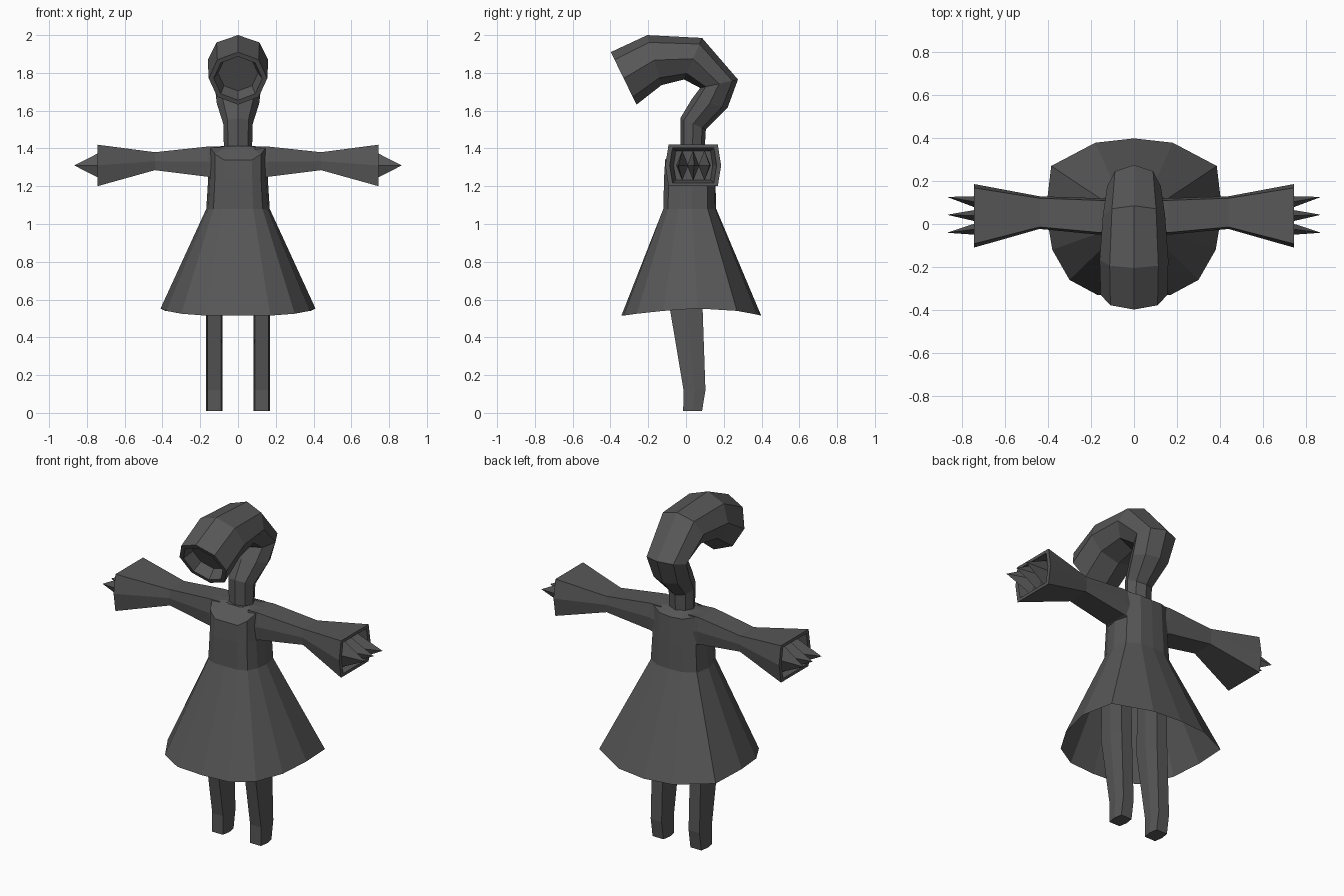
import bpy, bmesh, math
from mathutils import Vector

if "Cube" in bpy.data.objects:
    bpy.data.objects.remove(bpy.data.objects["Cube"])

mat = bpy.data.materials.new("dark_grey")
mat.diffuse_color = (0.095, 0.095, 0.095, 1)
mat.use_nodes = True
mat.node_tree.nodes["Principled BSDF"].inputs["Base Color"].default_value = mat.diffuse_color


def loft(name, rings, cap_start=False, cap_end=False):
    """Skin a list of equal-length closed rings, flat shaded."""
    bm = bmesh.new()
    vs = [[bm.verts.new(p) for p in ring] for ring in rings]
    n = len(rings[0])
    for a, b in zip(vs, vs[1:]):
        for i in range(n):
            j = (i + 1) % n
            bm.faces.new((a[i], a[j], b[j], b[i]))
    if cap_start:
        bm.faces.new(vs[0])
    if cap_end:
        bm.faces.new(vs[-1])
    bmesh.ops.recalc_face_normals(bm, faces=bm.faces)
    me = bpy.data.meshes.new(name)
    bm.to_mesh(me)
    bm.free()
    me.materials.append(mat)
    ob = bpy.data.objects.new(name, me)
    bpy.context.collection.objects.link(ob)
    return ob


def mirror_half(half):
    """Close a front-to-back half outline across x = 0."""
    return half + [(-x, y, z) for x, y, z in half[-2:0:-1]]


def shrink(ring, s, offset=(0, 0, 0)):
    c = sum((Vector(p) for p in ring), Vector()) / len(ring)
    return [c + (Vector(p) - c) * s + Vector(offset) for p in ring]


# Dress: flared skirt, straight bodice, sloped shoulders
hem = [(0, -.342, .515), (.17, -.33, .515), (.30, -.26, .525), (.38, -.12, .54),
       (.41, .06, .553), (.385, .27, .54), (.18, .378, .52), (0, .398, .515)]
waist = [(0, -.12), (.08, -.12), (.13, -.095), (.157, -.04),
         (.168, .03), (.152, .115), (.08, .155), (0, .16)]
chest_z = [1.34, 1.34, 1.37, 1.405, 1.41, 1.405, 1.39, 1.385]
dress = [hem,
         [(x, y, 1.08) for x, y in waist],
         [(x * .94, y * .97, 1.24) for x, y in waist],
         [(x * .94, y * .92, z) for (x, y), z in zip(waist, chest_z)],
         [(x * .45, .03 + (y - .03) * .45, 1.412) for x, y in waist]]
loft("dress", [mirror_half(r) for r in dress], cap_end=True)

# Hooked neck and head: octagon rings between an outer and an inner (y, z) point
spine = [((.098, 1.38), (-.03, 1.38), .074),
         ((.105, 1.50), (-.03, 1.56), .078),
         ((.22, 1.615), (.03, 1.66), .112),
         ((.275, 1.765), (.075, 1.72), .125),
         ((.085, 1.985), (-.01, 1.765), .145),
         ((-.205, 2.0), (-.13, 1.735), .16),
         ((-.398, 1.91), (-.262, 1.632), .155)]
head = []
for outer, inner, hw in spine:
    o, i = Vector((0, *outer)), Vector((0, *inner))
    ring = []
    for k in range(8):
        a = math.tau * k / 8
        ring.append((o + i) / 2 + (o - i) / 2 * math.cos(a)
                    + Vector((hw * math.sin(a), 0, 0)))
    head.append(ring)
mouth = head[-1]
head.append(shrink(mouth, .83))
head.append(shrink(mouth, .68, (0, .055, .028)))
loft("hooked_head", head, cap_start=True, cap_end=True)


# Arms with wide hollow cuffs: (x, y centre, y half, z low, z high)
def arm_ring(s, x, yc, yh, z0, z1):
    zm = (z0 + z1) / 2
    pts = [(-.88, z1), (.88, z1), (1, zm), (.88, z0), (-.88, z0), (-1, zm)]
    return [(s * x, yc + yh * a, z) for a, z in pts]


sections = [(.09, .035, .08, 1.22, 1.408), (.16, .035, .085, 1.25, 1.41),
            (.44, .053, .076, 1.285, 1.38), (.745, .038, .148, 1.20, 1.42)]
for s, side in ((1, "left"), (-1, "right")):
    rings = [arm_ring(s, *sec) for sec in sections]
    cuff = rings[-1]
    rings.append(shrink(cuff, .84))
    rings.append(shrink(cuff, .70, (-s * .10, 0, 0)))
    loft(side + "_arm", rings, cap_start=True, cap_end=True)

    # Three splayed claws in each cuff
    for n, (yb, yt) in enumerate(((-.02, -.04), (.038, .043), (.098, .125))):
        def diamond(x, y, hy, hz):
            return [(s * x, y - hy, 1.31), (s * x, y, 1.31 + hz),
                    (s * x, y + hy, 1.31), (s * x, y, 1.31 - hz)]
        loft(f"{side}_claw_{n + 1}",
             [diamond(.65, yb, .03, .07), diamond(.71, yb, .032, .08),
              diamond(.865, yt, .001, .001)], True, True)

    # Slightly bent leg: (z, front y, back y)
    leg = []
    for z, y0, y1 in ((.01, -.015, .085), (.12, -.013, .103),
                      (.55, -.085, .088), (.85, -.08, .085)):
        ym = (y0 + y1) / 2
        leg.append([(s * (.125 + dx), y, z) for dx, y in
                    ((-.036, y0), (.036, y0), (.044, ym),
                     (.036, y1), (-.036, y1), (-.044, ym))])
    loft(side + "_leg", leg, True, True)
